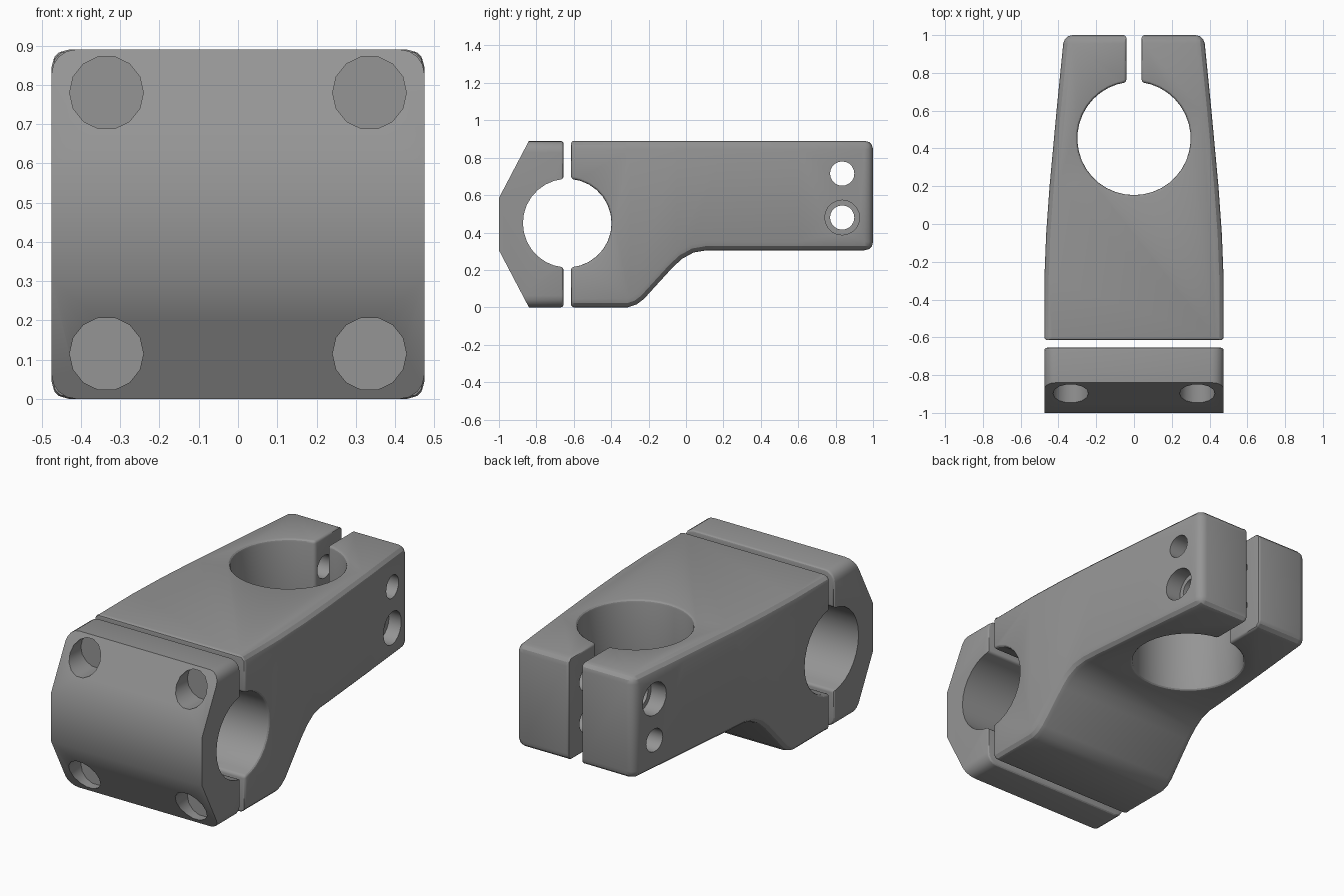
import bpy, bmesh
from math import sin, cos, asin, acos, pi, radians
from mathutils import Vector

cube = bpy.data.objects.get("Cube")
if cube:
    bpy.data.objects.remove(cube, do_unlink=True)

grey = bpy.data.materials.new("anodised grey")
grey.use_nodes = True
colour = (0.3, 0.3, 0.3, 1)
grey.diffuse_color = colour
grey.node_tree.nodes["Principled BSDF"].inputs["Base Color"].default_value = colour


def arc(cx, cy, r, start, end, n):
    return [(cx + r * cos(start + (end - start) * i / n),
             cy + r * sin(start + (end - start) * i / n)) for i in range(n + 1)]


def prism(name, points, axis, lo, hi):
    """Extrude a 2D outline along x, y or z."""
    place = {"x": lambda a, b, d: (d, a, b),
             "y": lambda a, b, d: (a, d, b),
             "z": lambda a, b, d: (a, b, d)}[axis]
    bm = bmesh.new()
    face = bm.faces.new([bm.verts.new(place(a, b, lo)) for a, b in points])
    new = bmesh.ops.extrude_face_region(bm, geom=[face])["geom"]
    shift = Vector(place(0, 0, hi - lo))
    bmesh.ops.translate(bm, vec=shift, verts=[v for v in new if isinstance(v, bmesh.types.BMVert)])
    bmesh.ops.recalc_face_normals(bm, faces=bm.faces)
    mesh = bpy.data.meshes.new(name)
    bm.to_mesh(mesh)
    bm.free()
    mesh.materials.append(grey)
    obj = bpy.data.objects.new(name, mesh)
    bpy.context.collection.objects.link(obj)
    return obj


def apply(obj, mod):
    bpy.ops.object.select_all(action="DESELECT")
    bpy.context.view_layer.objects.active = obj
    obj.select_set(True)
    bpy.ops.object.modifier_apply(modifier=mod.name)


def boolean(obj, tool, operation):
    mod = obj.modifiers.new("shape", "BOOLEAN")
    mod.operation, mod.object, mod.solver = operation, tool, "EXACT"
    apply(obj, mod)
    bpy.data.objects.remove(tool, do_unlink=True)


def drill(obj, axis, a, b, r, lo, hi, sides):
    hole = prism("drill", arc(a, b, r, 0, 2 * pi, sides)[:-1], axis, lo, hi)
    boolean(obj, hole, "DIFFERENCE")


def round_edges(obj, width, weight):
    """Round sharp edges, each scaled by a weight rule on its midpoint."""
    bm = bmesh.new()
    bm.from_mesh(obj.data)
    bmesh.ops.remove_doubles(bm, verts=bm.verts, dist=0.0005)
    layer = bm.edges.layers.float.new("bevel_weight_edge")
    for e in bm.edges:
        if e.calc_face_angle(0) > radians(30):
            e[layer] = weight((e.verts[0].co + e.verts[1].co) / 2)
    bm.to_mesh(obj.data)
    bm.free()
    mod = obj.modifiers.new("rounding", "BEVEL")
    mod.limit_method, mod.width, mod.segments = "WEIGHT", width, 3
    mod.use_clamp_overlap = False
    apply(obj, mod)


def smooth(obj):
    bpy.ops.object.select_all(action="DESELECT")
    bpy.context.view_layer.objects.active = obj
    obj.select_set(True)
    bpy.ops.object.shade_smooth_by_angle(angle=radians(28))


# Shared dimensions of the two bores
HEIGHT = 0.89
bar_y, bar_z, bar_r = -0.635, 0.45, 0.237
post_y, post_r, slit = 0.453, 0.3, 0.04
bar_a = acos(0.02 / bar_r)
slit_a = asin(slit / post_r)

# Stem body: side outline crossed with a tapered, slotted plan outline
underside = [(-0.615, 0), (-0.31, 0), (-0.265, 0.015), (-0.225, 0.045), (-0.07, 0.215),
             (-0.02, 0.26), (0.04, 0.293), (0.11, 0.305), (1.1, 0.305)]
side = underside + [(1.1, HEIGHT), (-0.615, HEIGHT)]
side += arc(bar_y, bar_z, bar_r, bar_a, -bar_a, 14)
body = prism("stem_body", side, "x", -0.6, 0.6)

flank = [(0.475, -0.7), (0.475, -0.3), (0.465, -0.05), (0.447, 0.2), (0.41, 0.6), (0.37, 1), (slit, 1)]
plan = flank + arc(0, post_y, post_r, pi / 2 - slit_a, slit_a - 1.5 * pi, 36)
plan += [(-x, y) for x, y in reversed(flank)]
boolean(body, prism("plan", plan, "z", -0.1, 1), "INTERSECT")


def body_weight(p):
    near_post = Vector((p.x, p.y - post_y)).length < post_r + 0.01
    near_bar = Vector((p.y - bar_y, p.z - bar_z)).length < bar_r + 0.01
    return 0.35 if near_post or near_bar or p.y < -0.6 or abs(p.x) < 0.05 else 1


round_edges(body, 0.045, body_weight)

# Pinch bolt holes, counterbored from opposite sides
bolt_y = 0.835
for z, s in ((0.48, 1), (0.715, -1)):
    drill(body, "x", bolt_y, z, 0.065, -0.6, 0.6, 20)
    drill(body, "x", bolt_y, z, 0.093, min(s * 0.3, s * 0.6), max(s * 0.3, s * 0.6), 20)
smooth(body)

# Front clamp plate: faceted side outline crossed with a rounded rectangle
facets = [(-0.655, -0.04), (-0.82, -0.038), (-1, 0.305), (-1, 0.585), (-0.82, 0.928), (-0.655, 0.93)]
facets += arc(bar_y, bar_z, bar_r, pi - bar_a, pi + bar_a, 14)
plate = prism("clamp_plate", facets, "x", -0.6, 0.6)

corner = 0.062
rect = []
for i, (sx, sz) in enumerate(((1, 1), (-1, 1), (-1, -1), (1, -1))):
    rect += arc(sx * (0.475 - corner), HEIGHT / 2 + sz * (HEIGHT / 2 - corner),
                corner, i * pi / 2, (i + 1) * pi / 2, 4)
boolean(plate, prism("front", rect, "y", -1.1, -0.5), "INTERSECT")
round_edges(plate, 0.014, lambda p: 1 if p.y > -0.66 else 0)

# Recessed bolt seats in the plate corners
for x in (-0.335, 0.335):
    for z in (0.115, 0.78):
        drill(plate, "y", x, z, 0.094, -1.1, -0.8, 14)
smooth(plate)
